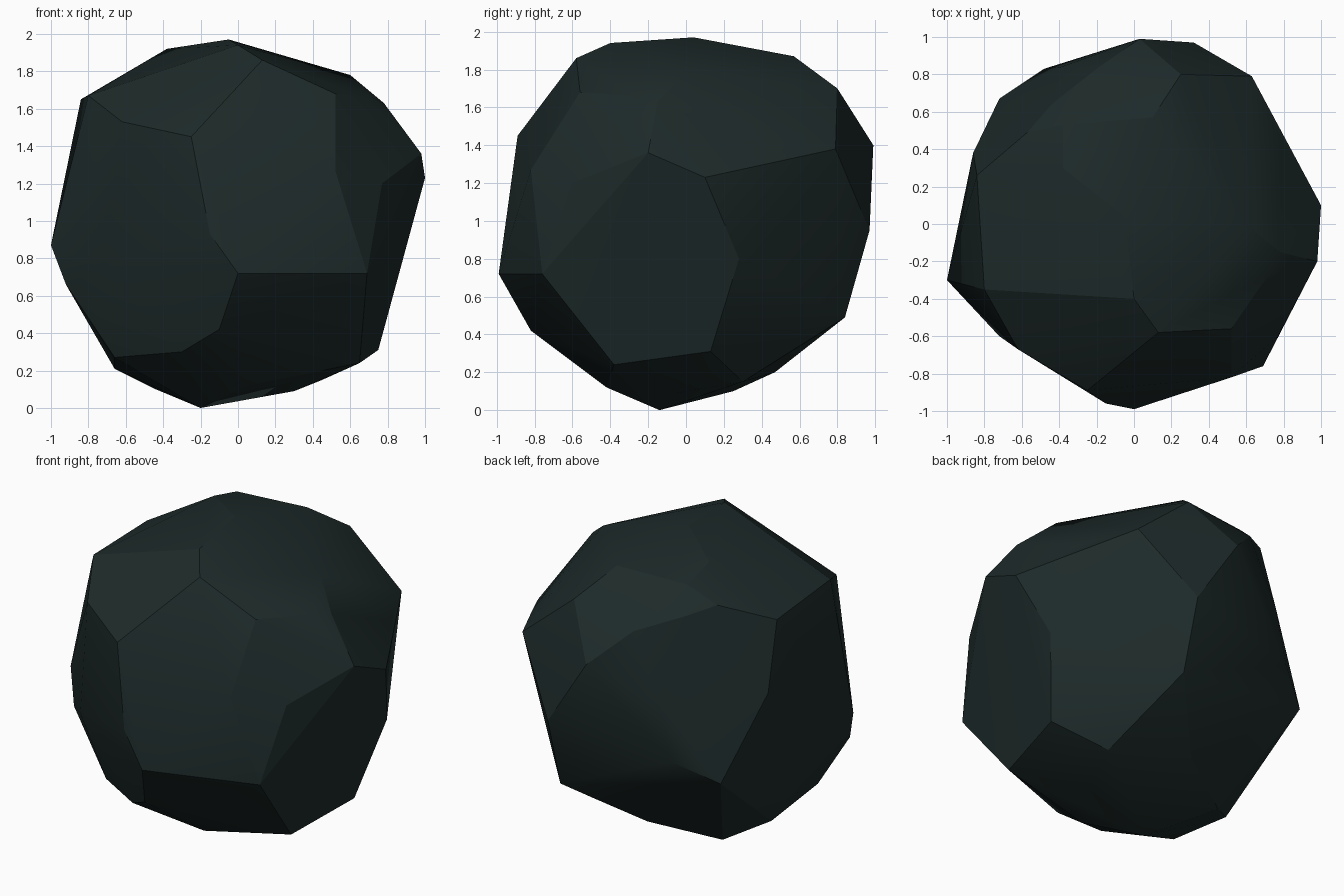
import bpy, bmesh
from mathutils import Vector

if "Cube" in bpy.data.objects:
    bpy.data.objects.remove(bpy.data.objects["Cube"])

# Corner points of the boulder, grouped by side
corners = [
    # underside
    (-.2, -.14, 0), (.3, -.05, .09), (.75, .13, .31), (.65, -.38, .24), (.05, -.42, .12),
    (-.05, .47, .2), (-.44, .25, .1), (-.66, .06, .21), (-.66, -.42, .27), (.45, .3, .15),
    # front
    (0, -.99, .72), (.69, -.76, .72), (-.1, -.82, .42), (-.3, -.66, .3), (-.92, -.38, .66),
    (-.72, -.6, .75), (-.15, -.96, .93), (.52, -.82, 1.27), (-.25, -.89, 1.45),
    (-.62, -.67, 1.53),
    # right
    (.77, -.6, 1.2), (.98, -.2, 1.36), (1, .1, 1.23), (.79, .45, 1.36), (.63, .79, 1.38),
    (.88, .28, .8),
    # top
    (.6, 0, 1.78), (.78, -.15, 1.63), (.52, -.56, 1.68), (.72, -.27, 1.66), (.13, -.58, 1.86),
    (0, -.4, 1.94), (-.8, -.35, 1.67), (-.05, .04, 1.97), (.1, .57, 1.87), (.25, .8, 1.7),
    (-.38, .3, 1.92), (-.38, .53, 1.86), (-.57, .49, 1.76),
    # left and back
    (-.84, .26, 1.65), (-1, -.3, .87), (-.86, .38, 1.22), (-.39, .84, 1.2), (-.48, .83, .84),
    (-.72, .67, .7), (.32, .84, .49), (.03, .99, 1.4), (.32, .97, .95), (-.2, .83, 1.62),
    (-.44, .64, 1.71),
]
centre = Vector((0, 0, 1))


def wrap(power):
    """Hull over the corners pulled towards a sphere, so shallow dents survive."""
    bm = bmesh.new()
    verts = []
    for c in corners:
        d = Vector(c) - centre
        verts.append(bm.verts.new(d.normalized() * d.length ** power))
    bmesh.ops.convex_hull(bm, input=verts)
    return bm, verts


# Use the tightest hull that still keeps every corner
for step in range(20, -1, -1):
    bm, verts = wrap(step / 20)
    if len(bm.verts) == len(corners) and all(v.is_valid and v.link_faces for v in verts):
        break
    if step:
        bm.free()

# Move each corner to its real place
for v, c in zip(verts, corners):
    v.co = c
bmesh.ops.recalc_face_normals(bm, faces=bm.faces)
mesh = bpy.data.meshes.new("boulder")
bm.to_mesh(mesh)
bm.free()

# Dark slate stone
stone = bpy.data.materials.new("dark slate")
stone.diffuse_color = (0.0125, 0.023, 0.0225, 1)
stone.use_nodes = True
stone.node_tree.nodes["Principled BSDF"].inputs["Base Color"].default_value = stone.diffuse_color
mesh.materials.append(stone)

boulder = bpy.data.objects.new("boulder", mesh)
bpy.context.collection.objects.link(boulder)
bpy.context.view_layer.objects.active = boulder
boulder.select_set(True)
bpy.ops.object.shade_smooth_by_angle(angle=0.35)
